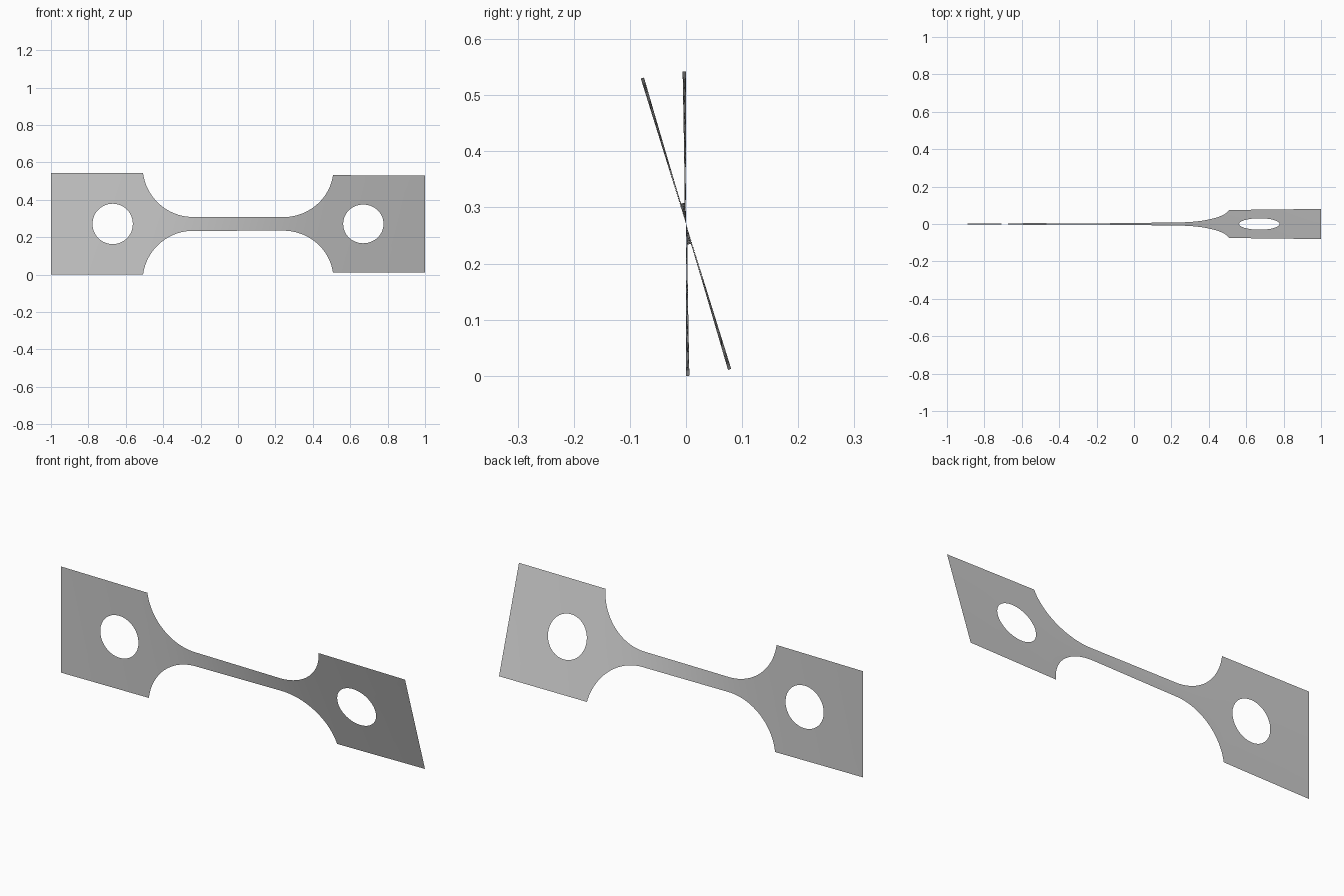
import bpy, bmesh, math
from mathutils import Vector

cube = bpy.data.objects.get("Cube")
if cube:
    bpy.data.objects.remove(cube)

HALF, NECK, R = 0.271, 0.037, 0.27       # tab half height, neck half height, fillet radius
FX = 0.24                                # where the fillet meets the neck
TAB = FX + math.sqrt(R**2 - (NECK + R - HALF)**2)
HOLE_X, HOLE_R = 0.67, 0.108
TWIST = math.radians(17.3)
N = 16                                   # divisions per side


def half_height(x):
    a = abs(x)
    if a >= TAB:
        return HALF
    if a <= FX:
        return NECK
    return NECK + R - math.sqrt(R**2 - (a - FX)**2)


# Twist builds up fastest where the strip is narrow
STEPS = 800
total = [0.0]
for i in range(STEPS):
    total.append(total[-1] + 1 / half_height(-1 + 2 * (i + 0.5) / STEPS))


def twist_at(x):
    f = min(max((x + 1) / 2 * STEPS, 0), STEPS - 1e-6)
    i = int(f)
    return TWIST * (total[i] + (total[i + 1] - total[i]) * (f - i)) / total[-1]


bm = bmesh.new()


def add_grid(rows, closed=False):
    """Skin a list of point rows with quads."""
    vr = [[bm.verts.new((p[0], 0, p[1])) for p in row] for row in rows]
    for a, b in zip(vr, vr[1:]):
        n = len(a)
        for j in range(n if closed else n - 1):
            k = (j + 1) % n
            bm.faces.new((a[j], a[k], b[k], b[j]))


# Tabs: rings blending from the round hole to the rectangle
for side in (-1, 1):
    corners = [Vector(c) for c in ((TAB, -HALF), (1, -HALF), (1, HALF), (TAB, HALF))]
    centre = Vector((HOLE_X, 0))
    outer = [corners[s].lerp(corners[(s + 1) % 4], i / N) for s in range(4) for i in range(N)]
    inner = [centre + (p - centre).normalized() * HOLE_R for p in outer]
    rings = [[a.lerp(b, t / 5) for a, b in zip(inner, outer)] for t in range(6)]
    add_grid([[(side * p.x, p.y) for p in ring] for ring in rings], closed=True)

# Neck with fillets: columns packed closely near the steep fillet ends
arc = math.asin((TAB - FX) / R)
fillet = [FX + R * math.sin(arc * i / 24) for i in range(1, 25)]
xs = [-x for x in reversed(fillet)] + [FX * (i / 12 - 1) for i in range(25)] + fillet
add_grid([[(x, half_height(x) * (2 * j / N - 1)) for j in range(N + 1)] for x in xs])

bmesh.ops.remove_doubles(bm, verts=bm.verts, dist=1e-4)

# Twist the flat strip about its long axis
for v in bm.verts:
    a, h = twist_at(v.co.x), v.co.z
    v.co.y, v.co.z = -h * math.sin(a), HALF + h * math.cos(a)
bmesh.ops.recalc_face_normals(bm, faces=bm.faces)
if sum(f.normal.y for f in bm.faces) > 0:
    bmesh.ops.reverse_faces(bm, faces=bm.faces)
for f in bm.faces:
    f.smooth = True

mesh = bpy.data.meshes.new("twisted_strip")
bm.to_mesh(mesh)
bm.free()
strip = bpy.data.objects.new("twisted_strip", mesh)
bpy.context.collection.objects.link(strip)

# Plain grey metal
grey = bpy.data.materials.new("plain_grey")
grey.use_nodes = True
colour = (0.6, 0.6, 0.6, 1)
grey.diffuse_color = colour
grey.node_tree.nodes["Principled BSDF"].inputs["Base Color"].default_value = colour
mesh.materials.append(grey)
